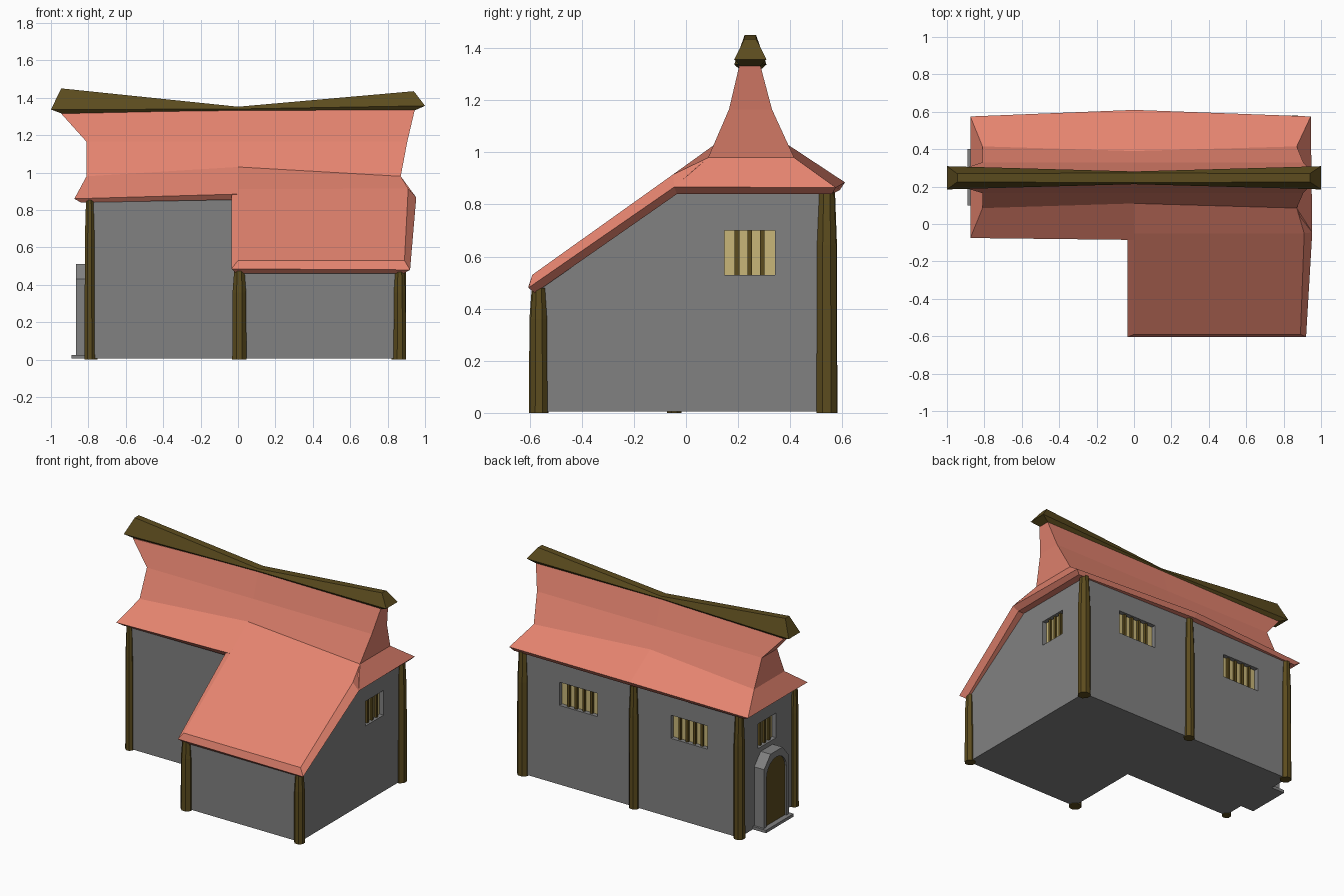
import bpy, bmesh, math

if "Cube" in bpy.data.objects:
    bpy.data.objects.remove(bpy.data.objects["Cube"])


def material(name, rgb):
    m = bpy.data.materials.new(name)
    m.diffuse_color = (*rgb, 1)
    m.use_nodes = True
    m.node_tree.nodes["Principled BSDF"].inputs["Base Color"].default_value = m.diffuse_color
    return m


ROOF = material("roof_tile", (0.78, 0.23, 0.16))
WOOD = material("dark_wood", (0.107, 0.072, 0.013))
PANE = material("window_pane", (0.58, 0.47, 0.19))
STONE = material("dark_stone", (0.22, 0.22, 0.22))


def mesh(name, verts, faces, mat):
    bm = bmesh.new()
    vs = [bm.verts.new(v) for v in verts]
    for f in faces:
        bm.faces.new([vs[i] for i in f])
    bmesh.ops.recalc_face_normals(bm, faces=bm.faces)
    me = bpy.data.meshes.new(name)
    bm.to_mesh(me)
    bm.free()
    ob = bpy.data.objects.new(name, me)
    bpy.context.collection.objects.link(ob)
    me.materials.append(mat)
    return ob


def loft(name, rings, mat):
    """Skin equal-length closed rings and cap both ends (folded cap for six sides)."""
    n, k = len(rings[0]), len(rings)
    faces = [(r * n + i, r * n + (i + 1) % n, (r + 1) * n + (i + 1) % n, (r + 1) * n + i)
             for r in range(k - 1) for i in range(n)]
    cap = [(0, 1, 4, 5), (1, 2, 3, 4)] if n == 6 else [tuple(range(n))]
    faces += [tuple(o + i for i in f) for o in (0, (k - 1) * n) for f in cap]
    return mesh(name, [v for r in rings for v in r], faces, mat)


def box(name, a, b, mat):
    return loft(name, [[(a[0], a[1], z), (b[0], a[1], z), (b[0], b[1], z), (a[0], b[1], z)]
                       for z in (a[2], b[2])], mat)


def cut(target, cutter):
    m = target.modifiers.new("opening", 'BOOLEAN')
    m.operation, m.object = 'DIFFERENCE', cutter
    bpy.context.view_layer.objects.active = target
    bpy.ops.object.modifier_apply(modifier=m.name)
    bpy.data.objects.remove(cutter)


# Walls: L-shaped plan with a sloping top over the wing
XL, XR, YF, YM, YB, TOP, LOW = -0.79, 0.87, -0.57, -0.05, 0.55, 0.86, 0.48
plan = [(XL, YM, TOP), (0.01, YM, TOP), (0.01, YF, LOW), (XR, YF, LOW),
        (XR, YM, TOP), (XR, YB, TOP), (XL, YB, TOP)]
walls = mesh("walls", [(x, y, 0.005) for x, y, z in plan] + plan,
             [(i, (i + 1) % 7, 7 + (i + 1) % 7, 7 + i) for i in range(7)]
             + [tuple(range(7)), (7, 8, 11, 12, 13), (8, 9, 10, 11)], STONE)

# Corner posts: octagonal, tapering towards the top
for name, x, y, h, r in [("post_front_left", XL - 0.003, -0.045, TOP, 0.028),
                         ("post_wing_left", 0.007, -0.565, LOW, 0.039),
                         ("post_wing_right", 0.865, -0.565, LOW, 0.034),
                         ("post_back_right", 0.86, 0.54, TOP, 0.04),
                         ("post_back_middle", 0.01, 0.548, TOP, 0.034),
                         ("post_back_left", XL + 0.005, 0.54, TOP, 0.036)]:
    loft(name, [[(x + s * r * math.cos(math.pi * (i + .5) / 4),
                  y + s * r * math.sin(math.pi * (i + .5) / 4), z) for i in range(8)]
                for z, s in ((0, 1.05), (h * 0.75, 1), (h, 0.75))], WOOD)


# Main roof: stacked rings, sagging at the ends and flaring at the ridge
def roof_ring(xl, xr, zs, ends, mid, front_right=None):
    zl, zm, zr = zs
    return [(xl, ends[0], zl), (0, mid[0], zm), front_right or (xr, ends[0], zr),
            (xr, ends[1], zr), (0, mid[1], zm), (xl, ends[1], zl)]


loft("main_roof", [
    roof_ring(-0.84, 0.92, (0.84, 0.855, 0.84), (-0.05, 0.56), (-0.07, 0.59), (0.915, -0.035, 0.84)),
    roof_ring(-0.875, 0.945, (0.86, 0.885, 0.865), (-0.075, 0.575), (-0.085, 0.61),
              (0.953, -0.045, 0.867)),
    roof_ring(-0.81, 0.87, (0.98, 1.03, 0.98), (0.085, 0.415), (0.11, 0.39)),
    roof_ring(-0.81, 0.905, (1.165, 1.165, 1.165), (0.165, 0.33), (0.167, 0.328)),
    roof_ring(-0.945, 0.945, (1.315, 1.335, 1.335), (0.205, 0.285), (0.22, 0.275)),
], ROOF)

# Wing roof: slope carried down from the main roof, with bevelled rim
loft("wing_roof", [
    [(0, 0.11, 1.03), (0, -0.05, 0.911), (0, -0.59, 0.53),
     (0.89, -0.59, 0.53), (0.91, -0.05, 0.915), (0.87, 0.085, 0.98)],
    [(0, 0.09, 0.95), (-0.035, -0.088, 0.877), (-0.035, -0.605, 0.485),
     (0.92, -0.605, 0.48), (0.953, -0.045, 0.867), (0.88, 0.085, 0.95)],
    [(0, 0.08, 0.92), (-0.01, -0.05, 0.845), (-0.01, -0.58, 0.46),
     (0.885, -0.58, 0.46), (0.915, -0.035, 0.84), (0.86, 0.085, 0.92)],
], ROOF)


# Ridge beam: hexagonal section, thin in the middle and tall at both ends
def beam_ring(bottom, wide, top, ys):
    levels = (bottom, wide, top)
    left = [(p[0], 0.247 - y, p[1]) for p, y in zip(levels, ys)]
    right = [(p[0], 0.247 + y, p[1]) for p, y in zip(levels, ys)]
    return left + right[::-1]


loft("ridge_beam", [
    beam_ring((-0.94, 1.315), (-1, 1.337), (-0.945, 1.45), (0.037, 0.062, 0.022)),
    beam_ring((0, 1.328), (0, 1.34), (0, 1.352), (0.025, 0.034, 0.026)),
    beam_ring((0.94, 1.33), (1, 1.357), (0.94, 1.435), (0.037, 0.062, 0.022)),
], WOOD)


# Barred windows: opening, pane and vertical bars
def window(name, axis, face, out, t0, t1, z0, z1, bars):
    def slab(part, a, b, d0, d1, lo, hi, mat):
        n = sorted((face + out * d0, face + out * d1))
        if axis == 'x':
            return box(part, (n[0], a, lo), (n[1], b, hi), mat)
        return box(part, (a, n[0], lo), (b, n[1], hi), mat)
    cut(walls, slab("cutter", t0, t1, -0.035, 0.05, z0, z1, STONE))
    slab(name + "_pane", t0, t1, -0.05, -0.03, z0, z1, PANE)
    for i in range(bars):
        c = t0 + (t1 - t0) * (i + 1) / (bars + 1)
        slab(f"{name}_bar_{i + 1}", c - 0.009, c + 0.009, -0.032, -0.014, z0, z1, WOOD)


window("window_right", 'x', XR, 1, 0.147, 0.342, 0.53, 0.70, 3)
window("window_left", 'x', XL, -1, 0.147, 0.342, 0.54, 0.71, 3)
window("window_back_right", 'y', YB, 1, 0.29, 0.58, 0.55, 0.71, 4)
window("window_back_left", 'y', YB, 1, -0.55, -0.27, 0.55, 0.71, 4)


# Door on the left end: chamfered stone surround, arched recess and door
def extrude_x(name, outline, x0, x1, mat):
    return loft(name, [[(x, y, z) for y, z in outline] for x in (x0, x1)], mat)


def arch(r, spring, z0):
    pts = [(0.25 + r * math.cos(math.pi * i / 10), spring + r * math.sin(math.pi * i / 10))
           for i in range(11)]
    return [(0.25 + r, z0)] + pts + [(0.25 - r, z0)]


surround = extrude_x("door_surround", [(0.115, 0.005), (0.115, 0.43), (0.185, 0.51),
                                       (0.315, 0.51), (0.385, 0.43), (0.385, 0.005)],
                     -0.865, -0.77, STONE)
cut(surround, extrude_x("cutter", arch(0.108, 0.36, -0.05), -0.95, -0.85, STONE))
extrude_x("door", arch(0.108, 0.36, 0.02), -0.854, -0.82, WOOD)
box("door_step", (-0.89, 0.1, 0.005), (-0.78, 0.4, 0.025), STONE)
